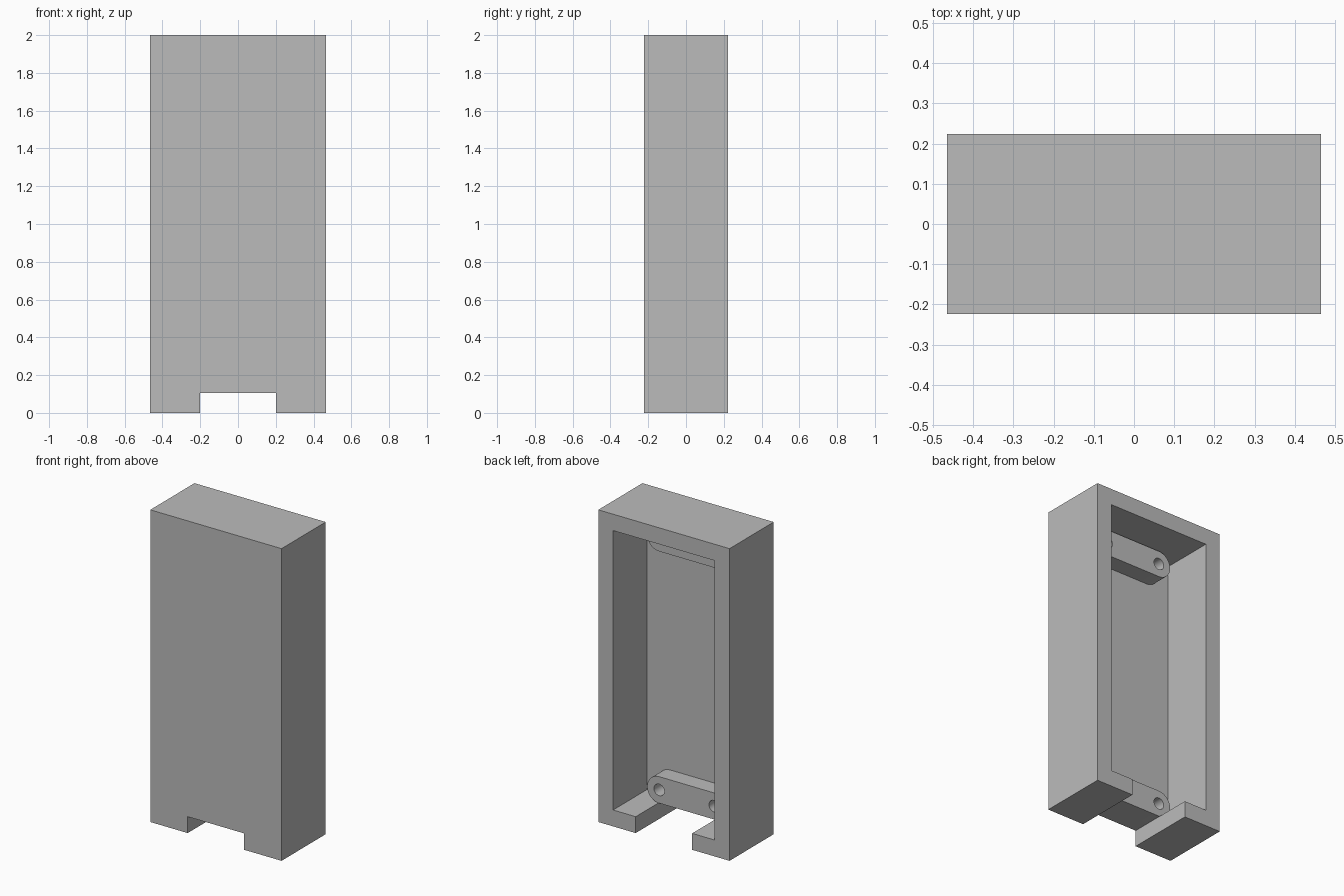
import bpy, bmesh, math
from mathutils import Matrix

if "Cube" in bpy.data.objects:
    bpy.data.objects.remove(bpy.data.objects["Cube"])

W, D, H = 0.465, 0.2235, 2.0     # half width, half depth, height
T = 0.105                        # wall thickness
NOTCH = 0.2                      # half width of the bottom notch
FLOOR = -D + T                   # y of the inner face of the front panel
BAR_DEPTH, BAR_R, HOLE_X, HOLE_R = 0.112, 0.085, 0.195, 0.037

grey = bpy.data.materials.new("plain grey")
grey.diffuse_color = (0.5, 0.5, 0.5, 1)
grey.use_nodes = True
grey.node_tree.nodes["Principled BSDF"].inputs["Base Color"].default_value = grey.diffuse_color


def prism(name, outline, y0, y1):
    """Extrude an (x, z) outline from y0 to y1."""
    bm = bmesh.new()
    face = bm.faces.new([bm.verts.new((x, y0, z)) for x, z in outline])
    ext = bmesh.ops.extrude_face_region(bm, geom=[face])["geom"]
    verts = [v for v in ext if isinstance(v, bmesh.types.BMVert)]
    bmesh.ops.translate(bm, verts=verts, vec=(0, y1 - y0, 0))
    bmesh.ops.recalc_face_normals(bm, faces=bm.faces)
    mesh = bpy.data.meshes.new(name)
    bm.to_mesh(mesh)
    bm.free()
    mesh.materials.append(grey)
    obj = bpy.data.objects.new(name, mesh)
    bpy.context.collection.objects.link(obj)
    return obj


def cut(target, cutter):
    """Subtract the cutter from the target, then remove the cutter."""
    mod = target.modifiers.new("cut", 'BOOLEAN')
    mod.operation, mod.solver, mod.object = 'DIFFERENCE', 'EXACT', cutter
    bpy.context.view_layer.objects.active = target
    bpy.ops.object.modifier_apply(modifier=mod.name)
    bpy.data.objects.remove(cutter)


def arc(cx, r, a0, a1, n):
    return [(cx + r * math.cos(a0 + (a1 - a0) * i / n),
             r * math.sin(a0 + (a1 - a0) * i / n)) for i in range(n + 1)]


# Case: outline with the notch in its lower edge, hollowed from the back
case = prism("case", [(-W, 0), (-NOTCH, 0), (-NOTCH, T), (NOTCH, T),
                      (NOTCH, 0), (W, 0), (W, H), (-W, H)], -D, D)
i = W - T
cut(case, prism("cavity_cutter",
                [(-i, T), (-NOTCH, T), (-NOTCH, -0.1), (NOTCH, -0.1), (NOTCH, T),
                 (i, T), (i, H - T), (-i, H - T)], FLOOR, D + 0.1))


# Mounting bars: rounded ends with a screw hole at each end
def mounting_bar(name, z):
    curve = bpy.data.curves.new(name, 'CURVE')
    curve.dimensions, curve.fill_mode = '2D', 'BOTH'
    curve.extrude = BAR_DEPTH / 2
    q = math.pi / 2
    loops = [arc(HOLE_X, BAR_R, -q, q, 20) + arc(-HOLE_X, BAR_R, q, 3 * q, 20)]
    loops += [arc(s * HOLE_X, HOLE_R, 0, 4 * q, 28)[:-1] for s in (-1, 1)]
    for pts in loops:
        sp = curve.splines.new('POLY')
        sp.points.add(len(pts) - 1)
        for p, (x, y) in zip(sp.points, pts):
            p.co = (x, y, 0, 1)
        sp.use_cyclic_u = True
    curve.materials.append(grey)
    obj = bpy.data.objects.new(name, curve)
    bpy.context.collection.objects.link(obj)
    obj.matrix_world = (Matrix.Translation((0, FLOOR + BAR_DEPTH / 2, z))
                        @ Matrix.Rotation(q, 4, 'X'))
    bpy.ops.object.select_all(action='DESELECT')
    obj.select_set(True)
    bpy.context.view_layer.objects.active = obj
    bpy.ops.object.convert(target='MESH')
    bpy.ops.object.shade_smooth_by_angle(angle=math.radians(30))


mounting_bar("lower_mounting_bar", T + BAR_R)
mounting_bar("upper_mounting_bar", 1.803)
